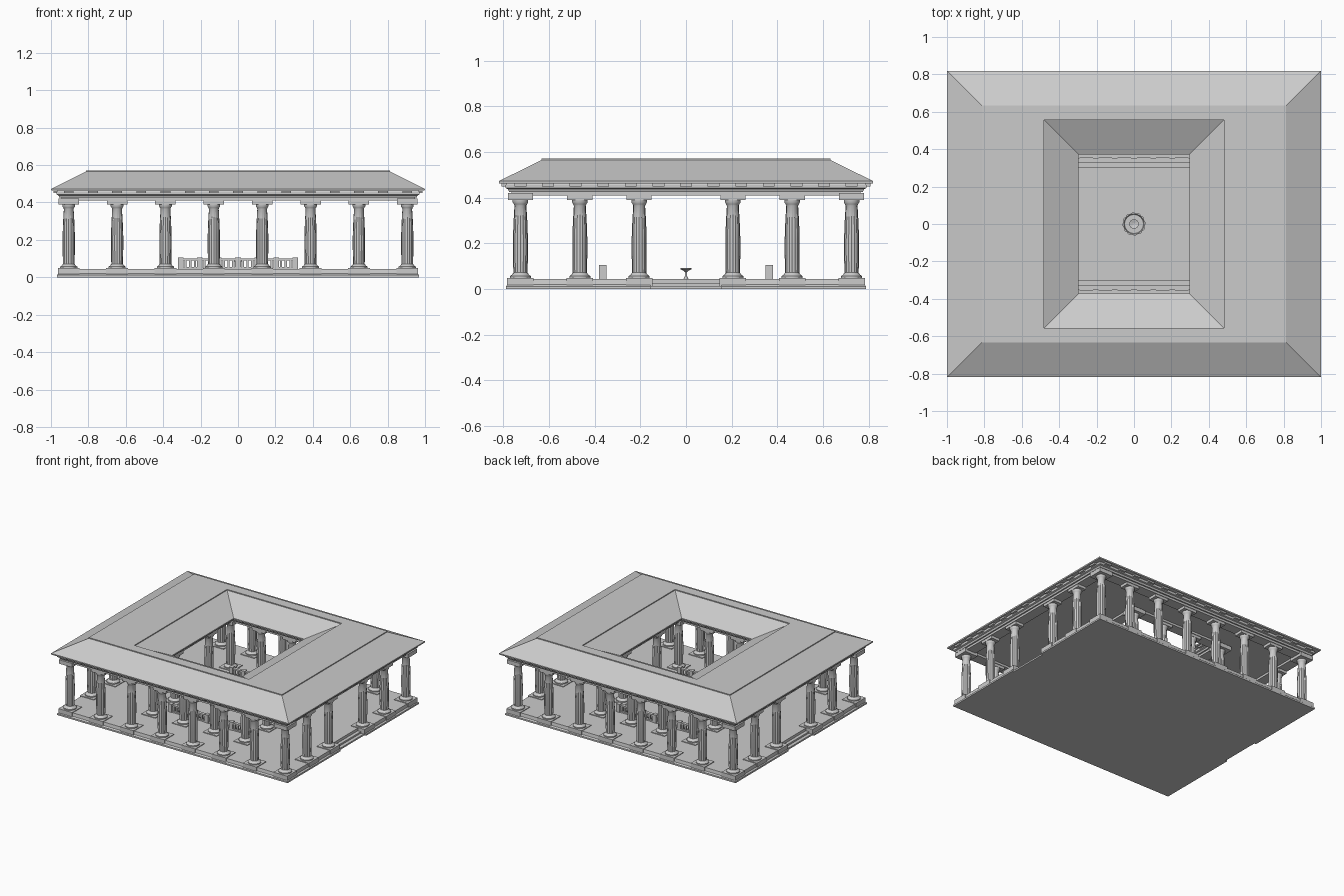
import bpy, bmesh, math
from mathutils import Matrix, Vector

old = bpy.data.objects.get("Cube")
if old:
    bpy.data.objects.remove(old, do_unlink=True)

stone = bpy.data.materials.new("grey_stone")
stone.use_nodes = True
GREY = (0.6, 0.6, 0.6, 1)
stone.diffuse_color = GREY
stone.node_tree.nodes["Principled BSDF"].inputs["Base Color"].default_value = GREY

OUT = (0.905, 0.725)     # outer colonnade half sizes
INN = (0.39, 0.465)      # inner colonnade half sizes
FLOOR = 0.044


def finish(name, bm, smooth=False):
    bmesh.ops.recalc_face_normals(bm, faces=bm.faces)
    me = bpy.data.meshes.new(name)
    bm.to_mesh(me)
    bm.free()
    me.materials.append(stone)
    ob = bpy.data.objects.new(name, me)
    bpy.context.collection.objects.link(ob)
    if smooth:
        bpy.ops.object.select_all(action='DESELECT')
        ob.select_set(True)
        bpy.context.view_layer.objects.active = ob
        bpy.ops.object.shade_smooth_by_angle(angle=math.radians(35))
    return ob


def add_box(bm, x0, x1, y0, y1, z0, z1):
    mid = Vector((x0 + x1, y0 + y1, z0 + z1)) / 2
    size = Matrix.Diagonal((x1 - x0, y1 - y0, z1 - z0, 1))
    bmesh.ops.create_cube(bm, size=1, matrix=Matrix.Translation(mid) @ size)


def rect_sweep(name, loops):
    """Closed ring through rectangles given as (half x, half y, z)."""
    bm = bmesh.new()
    signs = [(1, 1), (-1, 1), (-1, -1), (1, -1)]
    rows = [[bm.verts.new((sx * hx, sy * hy, z)) for sx, sy in signs] for hx, hy, z in loops]
    for a, b in zip(rows, rows[1:] + rows[:1]):
        for i in range(4):
            j = (i + 1) % 4
            bm.faces.new((a[i], a[j], b[j], b[i]))
    return finish(name, bm)


def gallery(name, profile):
    """Same profile (offset past the columns, z) on both sides of the gallery."""
    outer = [(OUT[0] + o, OUT[1] + o, z) for o, z in profile]
    inner = [(INN[0] - o, INN[1] - o, z) for o, z in reversed(profile)]
    return rect_sweep(name, outer + inner)


def lathe(name, profile, sides, flute=None, smooth=True):
    """Turned shape; flute(i, ring) scales the radius."""
    bm = bmesh.new()
    rows = []
    for k, (r, z) in enumerate(profile):
        row = []
        for i in range(sides):
            a = math.tau * i / sides
            s = r * (flute(i, k) if flute else 1)
            row.append(bm.verts.new((s * math.cos(a), s * math.sin(a), z)))
        rows.append(row)
    for a, b in zip(rows, rows[1:]):
        for i in range(sides):
            j = (i + 1) % sides
            bm.faces.new((a[i], a[j], b[j], b[i]))
    bm.faces.new(rows[0])
    bm.faces.new(rows[-1])
    return finish(name, bm, smooth)


# Column positions
XS = [-0.905 + i * 1.81 / 7 for i in range(8)]
YS = [-0.725, -0.465, -0.205, 0.205, 0.465, 0.725]
outer_spots = [(x, y) for x in XS for y in YS if x in (XS[0], XS[-1]) or y in (YS[0], YS[-1])]
inner_spots = [(x, y) for x in XS[2:6] for y in YS[1:5] if x in (XS[2], XS[5]) or y in (YS[1], YS[4])]

# Platform with moulded edge, cut for the side steps
platform = gallery("platform", [(0.064, 0), (0.064, 0.012), (0.054, 0.02), (0.05, FLOOR)])
for side in (-1, 1):
    for k in range(3):
        bm = bmesh.new()
        edge = 0.955 - 0.025 * k
        a, b = sorted((side * edge, side * 1.1))
        add_box(bm, a, b, -0.155, 0.155, 0.012 * k if k else -0.1, 0.2)
        cutter = finish("step_cutter", bm)
        cutter.hide_render = True
        cut = platform.modifiers.new("steps", 'BOOLEAN')
        cut.operation, cut.object, cut.solver = 'DIFFERENCE', cutter, 'EXACT'
        bpy.context.view_layer.objects.active = platform
        bpy.ops.object.modifier_apply(modifier=cut.name)
        bpy.data.objects.remove(cutter, do_unlink=True)

# Sunken court with steps at its two ends
bm = bmesh.new()
add_box(bm, -0.34, 0.34, -0.415, 0.415, 0, 0.016)
for s in (-1, 1):
    for edge, top in ((0.33, FLOOR), (0.30, 0.03)):
        y0, y1 = sorted((s * edge, s * 0.42))
        add_box(bm, -0.34, 0.34, y0, y1, 0.01, top)
finish("court_floor", bm)

# Pedestal blocks under the columns
bm = bmesh.new()
for x, y in outer_spots + inner_spots:
    add_box(bm, x - 0.058, x + 0.058, y - 0.058, y + 0.058, 0.012, 0.049)
finish("pedestals", bm)

# Fluted columns sharing one mesh
shaft = [(0.046, 0.049), (0.046, 0.057), (0.038, 0.062), (0.031, 0.072), (0.033, 0.15),
         (0.033, 0.22), (0.030, 0.3), (0.026, 0.365), (0.029, 0.372), (0.034, 0.38), (0.034, 0.392)]
column = lathe("column", shaft, 32, lambda i, k: 0.93 if i % 2 and 3 <= k <= 7 else 1)
for n, (x, y) in enumerate(outer_spots + inner_spots):
    ob = column if n == 0 else column.copy()
    if n:
        ob.name = "column"
        bpy.context.collection.objects.link(ob)
    ob.location = (x, y, 0)

# Bearing blocks over the columns, stretched along the beams
bm = bmesh.new()
for spots, half in ((outer_spots, OUT), (inner_spots, INN)):
    for x, y in spots:
        on_x = abs(abs(x) - half[0]) < 0.01
        on_y = abs(abs(y) - half[1]) < 0.01
        lx = 0.055 if on_y else 0.035
        ly = 0.055 if on_x else 0.035
        add_box(bm, x - lx, x + lx, y - ly, y + ly, 0.39, 0.42)
finish("bearing_blocks", bm)

# Beams over each colonnade
for name, (hx, hy) in (("outer_beam", OUT), ("inner_beam", INN)):
    rect_sweep(name, [(hx + o, hy + o, z) for o, z in
                      ((0.04, 0.41), (0.04, 0.442), (-0.04, 0.442), (-0.04, 0.41))])

# Ceiling with stepped cornice
gallery("cornice", [(0.05, 0.426), (0.055, 0.438), (0.065, 0.442), (0.065, 0.455), (0.058, 0.467)])

# Cornice blocks on all outer and inner faces
bm = bmesh.new()
for (hx, hy), d in ((OUT, 1), (INN, -1)):
    fx, fy = hx + d * 0.07, hy + d * 0.07
    for s in (-1, 1):
        nx, ny = round(hx / 0.13), round(hy / 0.13)
        for i in range(-nx, nx + 1):
            x = i * hx / nx
            add_box(bm, x - 0.026, x + 0.026, s * fy - 0.012, s * fy + 0.012, 0.45, 0.462)
        for i in range(-ny, ny + 1):
            y = i * hy / ny
            add_box(bm, s * fx - 0.012, s * fx + 0.012, y - 0.026, y + 0.026, 0.45, 0.462)
finish("cornice_blocks", bm)

# Hipped roof around the open court, with a thin flat cap
gallery("roof", [(0.093, 0.463), (0.094, 0.473), (-0.092, 0.565), (-0.092, 0.572)])

# Railings at the two ends of the court
bm = bmesh.new()
for y in (-0.365, 0.365):
    add_box(bm, -0.32, 0.32, y - 0.012, y + 0.012, FLOOR - 0.002, 0.054)
    add_box(bm, -0.32, 0.32, y - 0.012, y + 0.012, 0.09, 0.1)
    for i in range(-3, 4):
        x = i * 0.102
        add_box(bm, x - 0.015, x + 0.015, y - 0.016, y + 0.016, FLOOR - 0.002, 0.105)
        if i < 3:
            for k in (1, 2, 3):
                bx = x + k * 0.0255
                add_box(bm, bx - 0.006, bx + 0.006, y - 0.006, y + 0.006, 0.05, 0.095)
finish("railings", bm)

# Fountain: scalloped basin, stem and bowl
lathe("fountain_basin", [(0.062, 0.01), (0.062, 0.034), (0.054, 0.034), (0.05, 0.024)], 48,
      lambda i, k: 1 if i % 4 < 2 or k > 1 else 0.94, smooth=False)
lathe("fountain_bowl", [(0.014, 0.02), (0.01, 0.045), (0.005, 0.055), (0.005, 0.075), (0.012, 0.081),
                        (0.025, 0.087), (0.025, 0.093), (0.021, 0.093), (0.01, 0.086)], 24)
